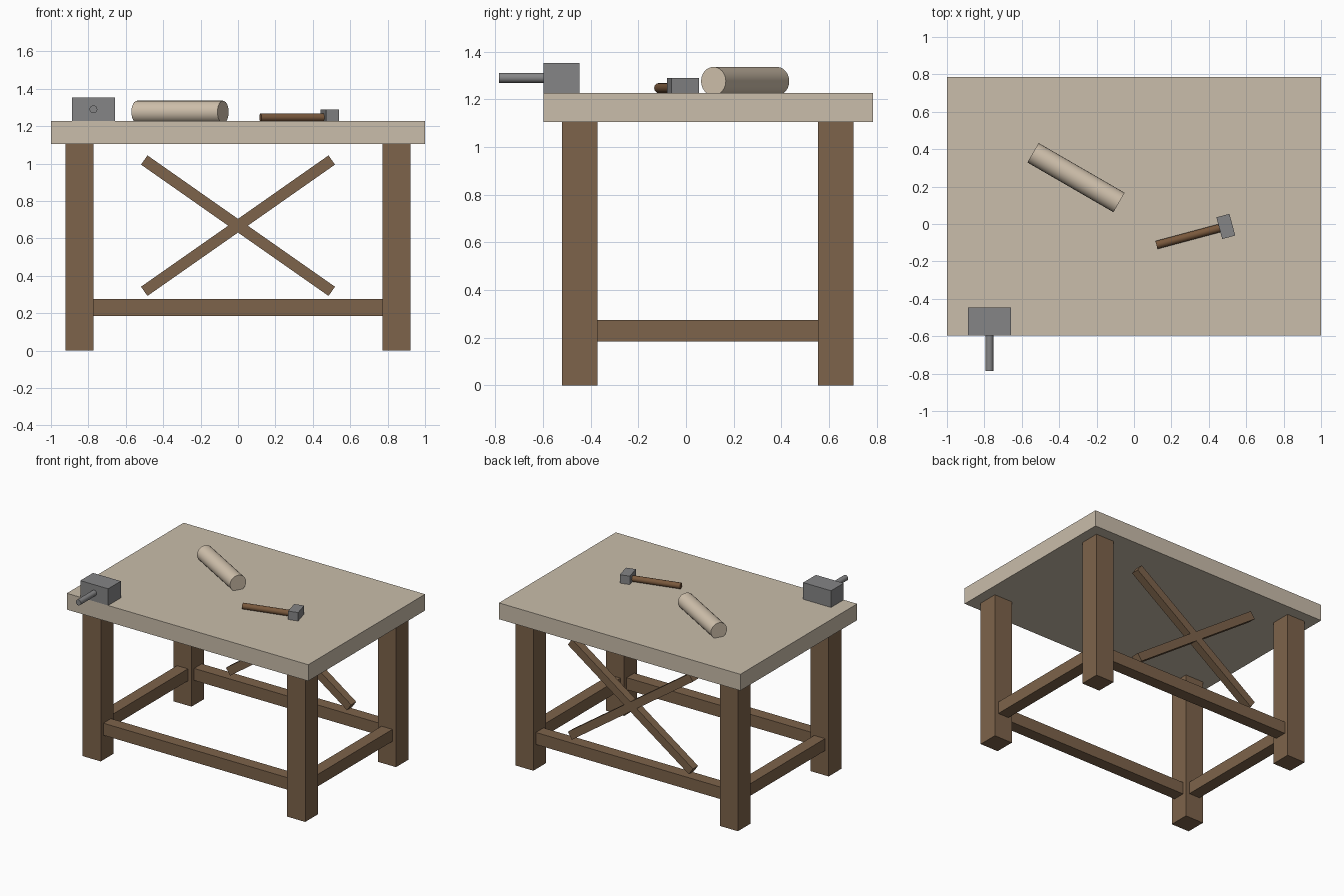
import bpy, math
from mathutils import Matrix, Vector

if "Cube" in bpy.data.objects:
    bpy.data.objects.remove(bpy.data.objects["Cube"])


def material(name, rgb):
    m = bpy.data.materials.new(name)
    m.diffuse_color = (*rgb, 1)
    m.use_nodes = True
    m.node_tree.nodes["Principled BSDF"].inputs["Base Color"].default_value = m.diffuse_color
    return m


PALE = material("pale_wood", (0.585, 0.508, 0.405))
LOG = material("log_wood", (0.64, 0.54, 0.42))
BROWN = material("brown_wood", (0.205, 0.125, 0.069))
HANDLE = material("handle_wood", (0.19, 0.098, 0.045))
METAL = material("grey_metal", (0.235, 0.235, 0.24))


def finish(name, mat):
    ob = bpy.context.object
    ob.name = name
    ob.data.materials.append(mat)
    return ob


def box(name, center, size, mat, rot=(0, 0, 0)):
    bpy.ops.mesh.primitive_cube_add(size=1, location=center, rotation=rot)
    ob = finish(name, mat)
    ob.data.transform(Matrix.Diagonal((*size, 1)))
    return ob


def rod(name, start, end, radius, sides, mat):
    a, b = Vector(start), Vector(end)
    bpy.ops.mesh.primitive_cylinder_add(vertices=sides, radius=radius, depth=(b - a).length,
                                        location=(a + b) / 2)
    ob = finish(name, mat)
    ob.rotation_euler = (b - a).to_track_quat('Z', 'Y').to_euler()
    bpy.ops.object.shade_smooth_by_angle(angle=math.radians(35))
    return ob


YC = 0.091          # middle of the frame in depth
LX, LY = 0.847, 0.537   # leg offsets from the middle
LEG, RAIL = 0.15, 0.09
TOP = 1.227

# Table top
box("table_top", (0, 0.094, 1.166), (2.0, 1.382, 0.122), PALE)

# Legs
for sx, xn in ((-1, "left"), (1, "right")):
    for sy, yn in ((-1, "front"), (1, "back")):
        box(f"{yn}_{xn}_leg", (sx * LX, YC + sy * LY, 0.5525), (LEG, LEG, 1.105), BROWN)

# Lower rails between the legs
for s, n in ((-1, "front"), (1, "back")):
    box(f"{n}_rail", (0, YC + s * LY, 0.23), (2 * LX - LEG, RAIL, RAIL), BROWN)
for s, n in ((-1, "left"), (1, "right")):
    box(f"{n}_rail", (s * LX, YC, 0.23), (RAIL, 2 * LY - LEG, RAIL), BROWN)

# Crossed back braces
for s, n in ((-1, "rising"), (1, "falling")):
    box(f"{n}_brace", (0, YC + LY, 0.668), (1.224, 0.06, 0.06), BROWN,
        (0, s * math.radians(35), 0))

# Vise block and screw
box("vise_block", (-0.773, -0.522, 1.289), (0.23, 0.15, 0.126), METAL)
rod("vise_screw", (-0.773, -0.785, 1.29), (-0.773, -0.55, 1.29), 0.021, 16, METAL)

# Round log, slightly sunk in the table
rod("log", (-0.54, 0.381, 1.276), (-0.08, 0.115, 1.276), 0.06, 24, LOG)

# Mallet
turn = math.radians(15)
head = Vector((0.491, -0.013, 1.256))
along = Vector((math.cos(turn), math.sin(turn), 0))
box("mallet_head", head, (0.072, 0.12, 0.068), METAL, (0, 0, turn))
grip_end = Vector((head.x, head.y, 1.247))
rod("mallet_handle", grip_end - along * 0.384, grip_end, 0.022, 12, HANDLE)
